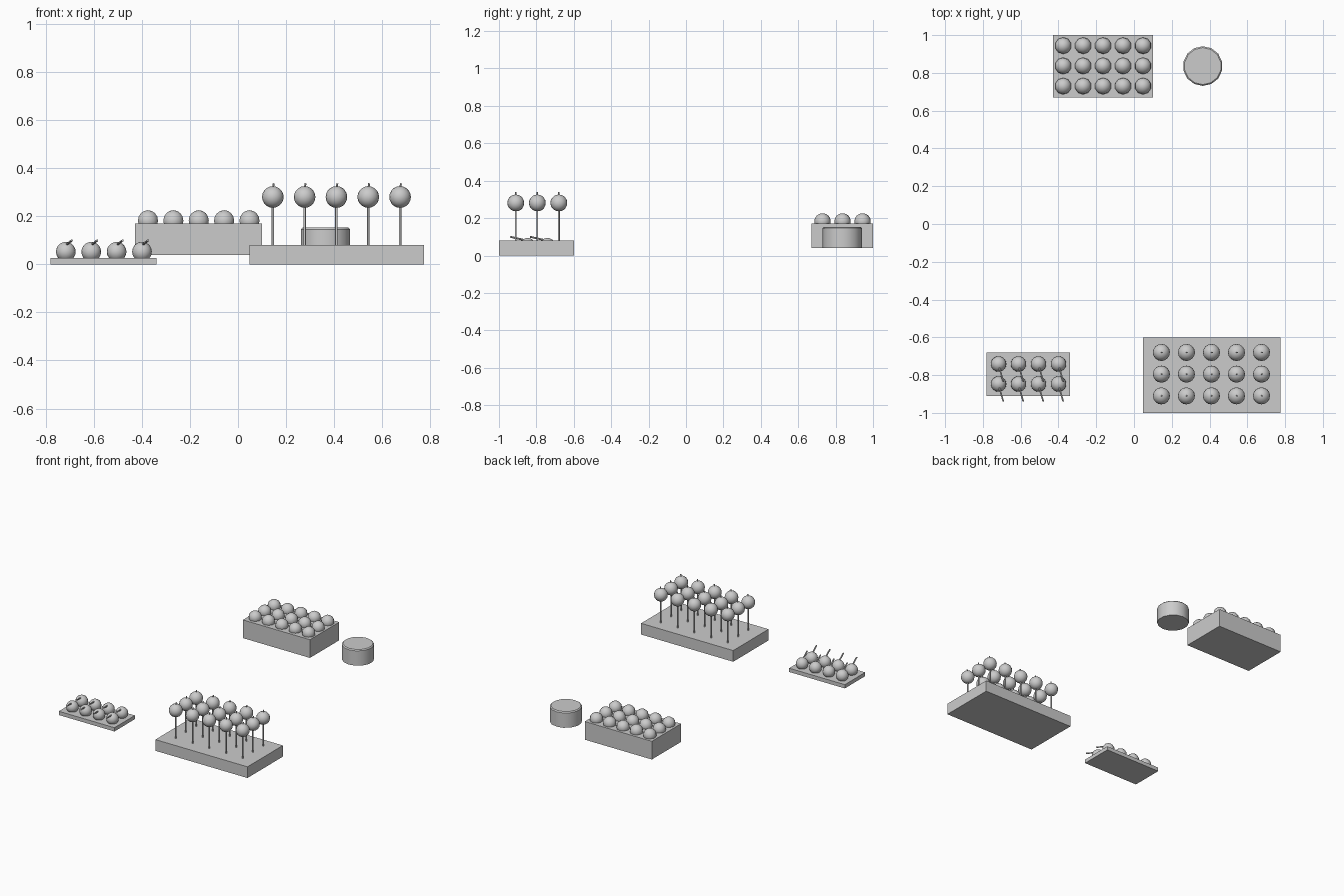
import bpy
import bmesh
from mathutils import Vector

if "Cube" in bpy.data.objects:
    bpy.data.objects.remove(bpy.data.objects["Cube"])


def finish(bm, name, angle=None):
    mesh = bpy.data.meshes.new(name)
    bm.to_mesh(mesh)
    bm.free()
    obj = bpy.data.objects.new(name, mesh)
    bpy.context.collection.objects.link(obj)
    if angle:
        bpy.ops.object.select_all(action='DESELECT')
        bpy.context.view_layer.objects.active = obj
        obj.select_set(True)
        bpy.ops.object.shade_smooth_by_angle(angle=angle)
    return obj


def box(name, x0, x1, y0, y1, z0, z1):
    bm = bmesh.new()
    bmesh.ops.create_cube(bm, size=1)
    bmesh.ops.scale(bm, vec=(x1 - x0, y1 - y0, z1 - z0), verts=bm.verts)
    bmesh.ops.translate(bm, vec=((x0 + x1) / 2, (y0 + y1) / 2, (z0 + z1) / 2), verts=bm.verts)
    return finish(bm, name)


def ball(name, loc, r, segments, rings):
    bm = bmesh.new()
    bmesh.ops.create_uvsphere(bm, u_segments=segments, v_segments=rings, radius=r)
    bmesh.ops.translate(bm, vec=loc, verts=bm.verts)
    return finish(bm, name, 0.9)


def rod(name, a, b, r, sides=8):
    a, b = Vector(a), Vector(b)
    bm = bmesh.new()
    bmesh.ops.create_cone(bm, cap_ends=True, segments=sides, radius1=r, radius2=r, depth=(b - a).length)
    bmesh.ops.rotate(bm, verts=bm.verts, matrix=(b - a).to_track_quat('Z', 'Y').to_matrix())
    bmesh.ops.translate(bm, vec=(a + b) / 2, verts=bm.verts)
    return finish(bm, name, 0.9)


# Crate filled with rows of fruit
box("crate", -0.43, 0.10, 0.67, 1.0, 0.04, 0.17)
for i in range(5):
    for j in range(3):
        ball("crate_fruit", (-0.375 + 0.1057 * i, 0.73 + 0.107 * j, 0.182), 0.044, 10, 8)

# Round tub with a narrow chamfered rim
tub = rod("tub", (0.364, 0.836, 0.04), (0.364, 0.836, 0.153), 0.105, 14)
bm = bmesh.new()
bm.from_mesh(tub.data)
rim = [e for e in bm.edges if all(v.co.z > 0.15 for v in e.verts)]
bmesh.ops.bevel(bm, geom=rim, offset=0.007, segments=1, affect='EDGES')
bm.to_mesh(tub.data)
bm.free()

# Display block with fruit on upright sticks
box("stick_stand", 0.047, 0.775, -1.0, -0.60, 0.0, 0.08)
for i in range(5):
    for j in range(3):
        x, y = 0.145 + 0.1325 * i, -0.91 + 0.115 * j
        ball("stick_fruit", (x, y, 0.281), 0.045, 16, 10)
        rod("stick", (x, y, 0.07), (x, y, 0.26), 0.005)
        rod("stick_fruit_stem", (x - 0.001, y, 0.31), (x + 0.004, y, 0.338), 0.004, 6)

# Low tray of fruit with stems leaning forward
box("tray", -0.78, -0.34, -0.91, -0.68, 0.0, 0.027)
for i in range(4):
    for j in range(2):
        x, y = -0.717 + 0.1057 * i, -0.847 + 0.106 * j
        ball("tray_fruit", (x, y, 0.053), 0.041, 16, 10)
        rod("tray_fruit_stem", (x, y - 0.005, 0.08), (x + 0.025, y - 0.092, 0.10), 0.005, 6)
